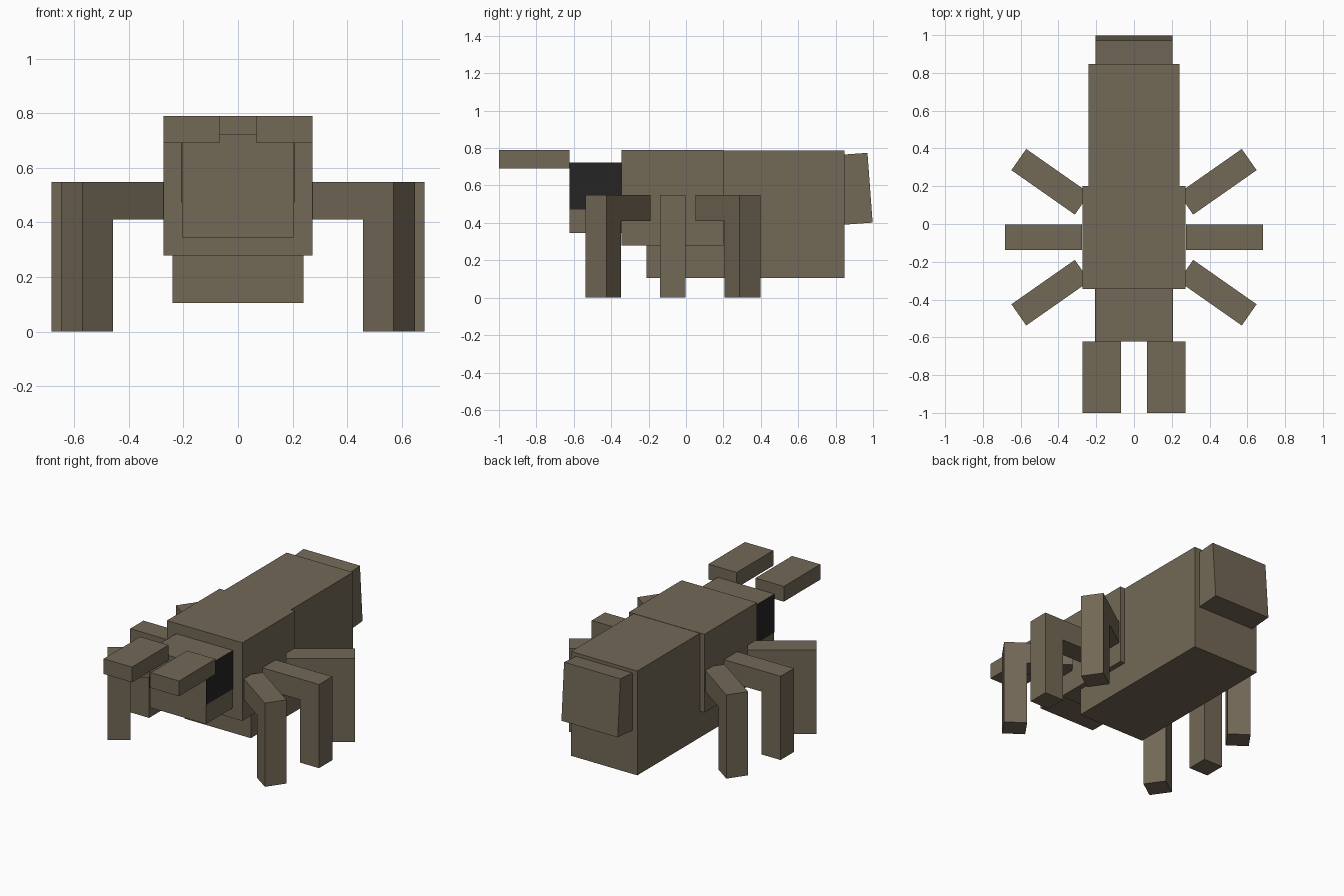
import bpy
import math
from mathutils import Matrix, Vector

if "Cube" in bpy.data.objects:
    bpy.data.objects.remove(bpy.data.objects["Cube"], do_unlink=True)


def make_material(name, rgb):
    mat = bpy.data.materials.new(name)
    mat.use_nodes = True
    mat.diffuse_color = (*rgb, 1)
    bsdf = mat.node_tree.nodes["Principled BSDF"]
    bsdf.inputs["Base Color"].default_value = (*rgb, 1)
    bsdf.inputs["Roughness"].default_value = 0.9
    return mat


brown = make_material("earthy brown", (0.17, 0.138, 0.093))
black = make_material("eye black", (0.018, 0.018, 0.018))


def box(name, low, high, mat=brown, transform=Matrix()):
    """Box between two corners, optionally moved by a transform."""
    low, high = Vector(low), Vector(high)
    bpy.ops.mesh.primitive_cube_add(size=1)
    obj = bpy.context.object
    obj.name = name
    size = Matrix.Diagonal((*(high - low), 1))
    obj.data.transform(transform @ Matrix.Translation((low + high) / 2) @ size)
    obj.data.materials.append(mat)
    return obj


# Body segments
box("thorax", (-0.273, -0.345, 0.278), (0.273, 0.2, 0.79))
box("abdomen", (-0.24, -0.21, 0.105), (0.24, 0.847, 0.788))
box("head", (-0.203, -0.622, 0.345), (0.203, -0.3, 0.722))

# Tail tip, tilted slightly backwards
tilt = Matrix.Translation((0, 0.984, 0.588)) @ Matrix.Rotation(math.radians(4.2), 4, "X")
box("tail_tip", (-0.204, -0.25, -0.187), (0.204, 0, 0.187), brown, tilt)

# Paired parts
LEG = 0.137
LEG_TOP = 0.548
REACH = 0.41
legs = (("front", -0.246, -35), ("middle", -0.07, 0), ("back", 0.106, 35))

for side, label in ((1, "left"), (-1, "right")):
    mirror = Matrix.Diagonal((side, 1, 1, 1))

    def paired(name, low, high, mat=brown, transform=Matrix()):
        obj = box(f"{label}_{name}", low, high, mat, mirror @ transform)
        if side < 0:
            obj.data.flip_normals()

    paired("mandible", (0.068, -1, 0.69), (0.273, -0.622, 0.79))
    paired("eye", (0.202, -0.622, 0.472), (0.207, -0.345, 0.721), black)

    # Each leg is an upper beam and a post, swung about the hip
    for name, hip_y, angle in legs:
        swing = (Matrix.Translation((0.274, hip_y, 0))
                 @ Matrix.Rotation(math.radians(angle), 4, "Z"))
        paired(f"{name}_upper_leg", (0, -LEG / 2, LEG_TOP - LEG),
               (REACH - LEG, LEG / 2, LEG_TOP), brown, swing)
        paired(f"{name}_lower_leg", (REACH - LEG, -LEG / 2, 0),
               (REACH, LEG / 2, LEG_TOP), brown, swing)
